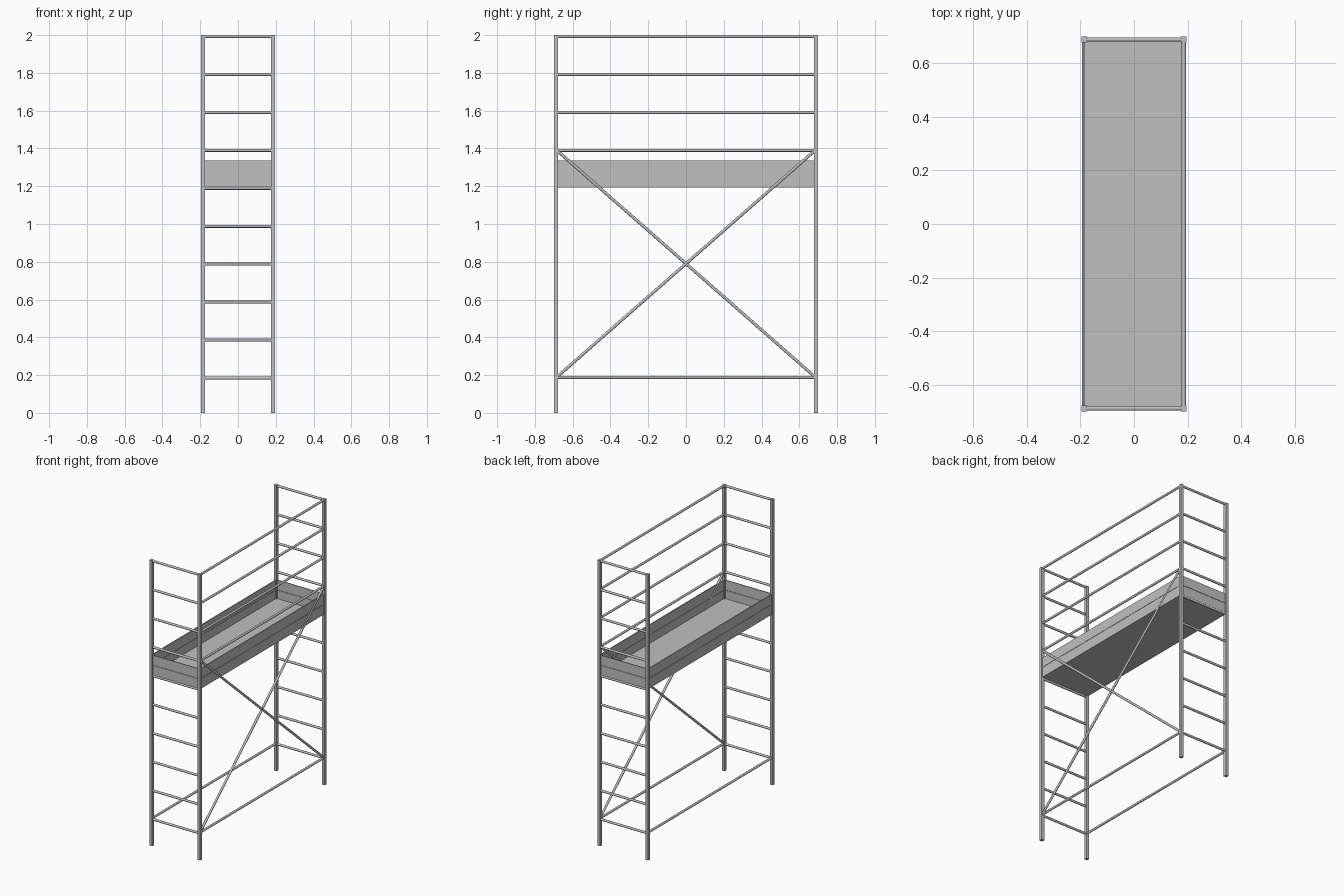
import bpy
from mathutils import Vector

cube = bpy.data.objects.get("Cube")
if cube:
    bpy.data.objects.remove(cube, do_unlink=True)

# One bare metal colour for the whole tower
GREY = (0.53, 0.53, 0.53, 1)
metal = bpy.data.materials.new("bare_metal_grey")
metal.use_nodes = True
metal.diffuse_color = GREY
metal.node_tree.nodes["Principled BSDF"].inputs["Base Color"].default_value = GREY

PX, PY = 0.186, 0.689      # post centres
POST = 0.022               # post thickness
TUBE = 0.008               # tube radius
BOARD = 0.006              # board thickness
LOW, STEP = 0.184, 0.201   # lowest rung and rung spacing
INX, INY = PX - POST / 2, PY - POST / 2


def box(name, low, high):
    low, high = Vector(low), Vector(high)
    bpy.ops.mesh.primitive_cube_add(size=1, location=(low + high) / 2)
    obj = bpy.context.object
    obj.name = name
    obj.scale = high - low
    bpy.ops.object.transform_apply(location=False, rotation=False, scale=True)
    obj.data.materials.append(metal)
    return obj


def tube(name, start, end, radius=TUBE):
    start, end = Vector(start), Vector(end)
    span = end - start
    bpy.ops.mesh.primitive_cylinder_add(
        vertices=12, radius=radius, depth=span.length, location=(start + end) / 2)
    obj = bpy.context.object
    obj.name = name
    obj.rotation_euler = span.to_track_quat("Z", "Y").to_euler()
    obj.data.materials.append(metal)
    bpy.ops.object.shade_smooth_by_angle()
    return obj


# Corner posts
for sx, side in ((1, "left"), (-1, "right")):
    for sy, end in ((-1, "front"), (1, "back")):
        x, y, h = sx * PX, sy * PY, POST / 2
        box(f"{end}_{side}_post", (x - h, y - h, 0), (x + h, y + h, 2))

# Ladder rungs on both ends
for sy, end in ((-1, "front"), (1, "back")):
    for i in range(10):
        z = LOW + i * STEP
        tube(f"{end}_rung_{i + 1}", (-INX, sy * PY, z), (INX, sy * PY, z))

# Base rails on both sides, guard rails on the left side only
for sx, side in ((1, "left"), (-1, "right")):
    tube(f"{side}_base_rail", (sx * PX, -INY, LOW + 0.004), (sx * PX, INY, LOW + 0.004))
for i in range(6, 10):
    z = LOW + i * STEP
    tube(f"left_guard_rail_{i - 5}", (PX, -INY, z), (PX, INY, z))

# Crossed braces on the left side
for s, name in ((1, "rising_brace"), (-1, "falling_brace")):
    tube(name, (PX, -s * INY, 0.195), (PX, s * INY, 1.385))

# Deck with two stacked toe boards around each edge
box("deck", (-PX, -PY, 1.193), (PX, PY, 1.205))
h = BOARD / 2
for level, z0, z1 in (("lower", 1.193, 1.264), ("upper", 1.266, 1.335)):
    for sx, side in ((1, "left"), (-1, "right")):
        box(f"{side}_{level}_toe_board",
            (sx * PX - h, -INY, z0), (sx * PX + h, INY, z1))
    for sy, end in ((-1, "front"), (1, "back")):
        box(f"{end}_{level}_toe_board",
            (-INX, sy * PY - h, z0), (INX, sy * PY + h, z1))
